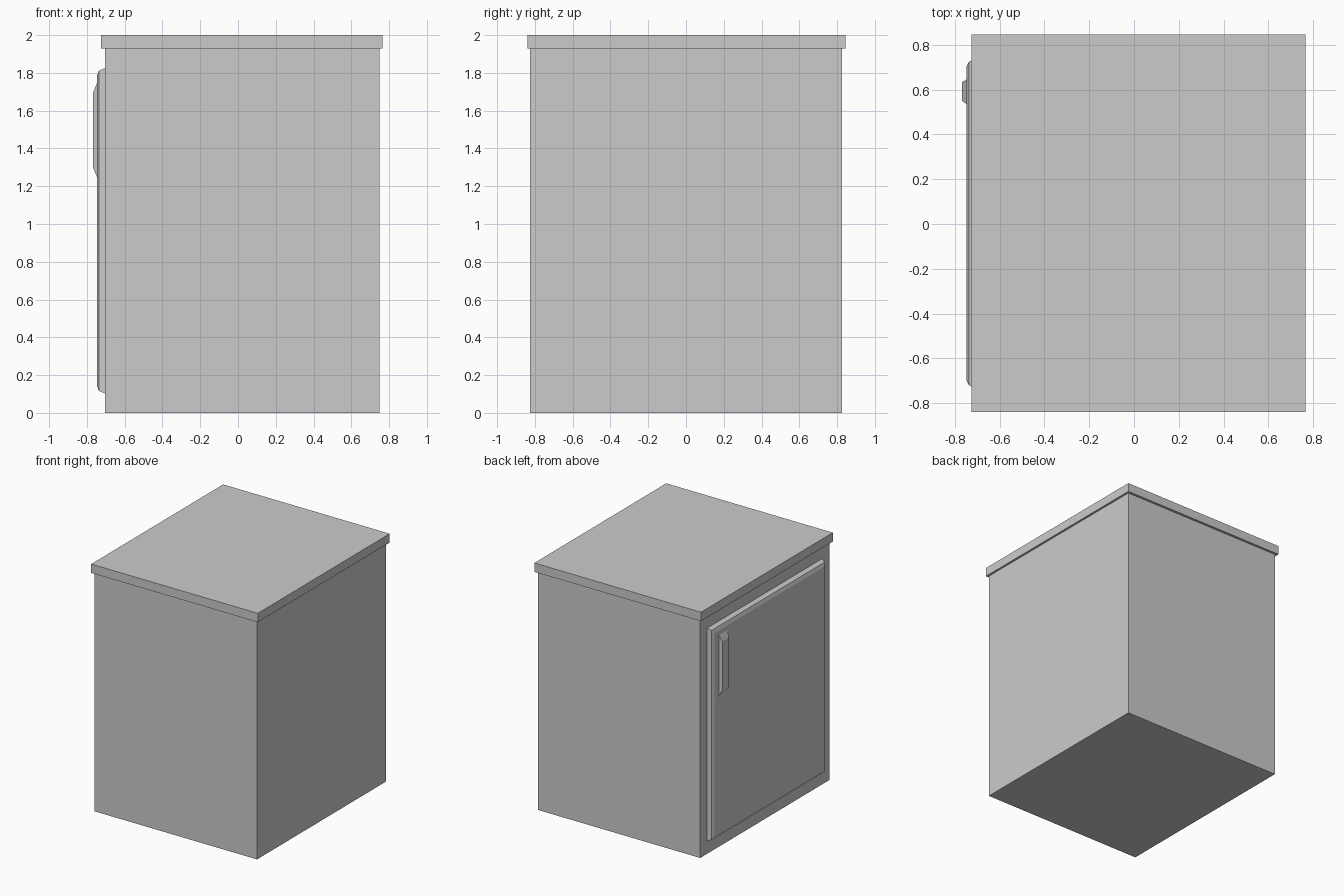
import bpy, bmesh

if "Cube" in bpy.data.objects:
    bpy.data.objects.remove(bpy.data.objects["Cube"])


def make_object(name, bm):
    bmesh.ops.recalc_face_normals(bm, faces=bm.faces)
    mesh = bpy.data.meshes.new(name)
    bm.to_mesh(mesh)
    bm.free()
    obj = bpy.data.objects.new(name, mesh)
    bpy.context.collection.objects.link(obj)
    return obj


def layered_slab(name, rings):
    """Rings of (x, y_min, y_max, z_min, z_max) joined into a closed solid."""
    bm = bmesh.new()
    loops = []
    for x, y0, y1, z0, z1 in rings:
        corners = ((y0, z0), (y1, z0), (y1, z1), (y0, z1))
        loops.append([bm.verts.new((x, y, z)) for y, z in corners])
    for a, b in zip(loops, loops[1:]):
        for i in range(4):
            j = (i + 1) % 4
            bm.faces.new((a[i], a[j], b[j], b[i]))
    bm.faces.new(loops[0])
    bm.faces.new(loops[-1])
    return make_object(name, bm)


# cabinet body and overhanging worktop
layered_slab("cabinet_body", [(-0.705, -0.825, 0.825, 0, 1.93),
                              (0.748, -0.825, 0.825, 0, 1.93)])
layered_slab("worktop", [(-0.725, -0.84, 0.845, 1.928, 2.0),
                         (0.765, -0.84, 0.845, 1.928, 2.0)])

# door with softened rim, on the -x side
layered_slab("door", [(-0.70, -0.733, 0.737, 0.103, 1.825),
                      (-0.705, -0.733, 0.737, 0.103, 1.825),
                      (-0.737, -0.72, 0.724, 0.117, 1.811),
                      (-0.747, -0.70, 0.705, 0.145, 1.783)])

# tapered upright handle near the door's edge
layered_slab("door_handle", [(-0.74, 0.535, 0.645, 1.24, 1.755),
                             (-0.747, 0.535, 0.645, 1.25, 1.745),
                             (-0.768, 0.55, 0.633, 1.30, 1.695)])
